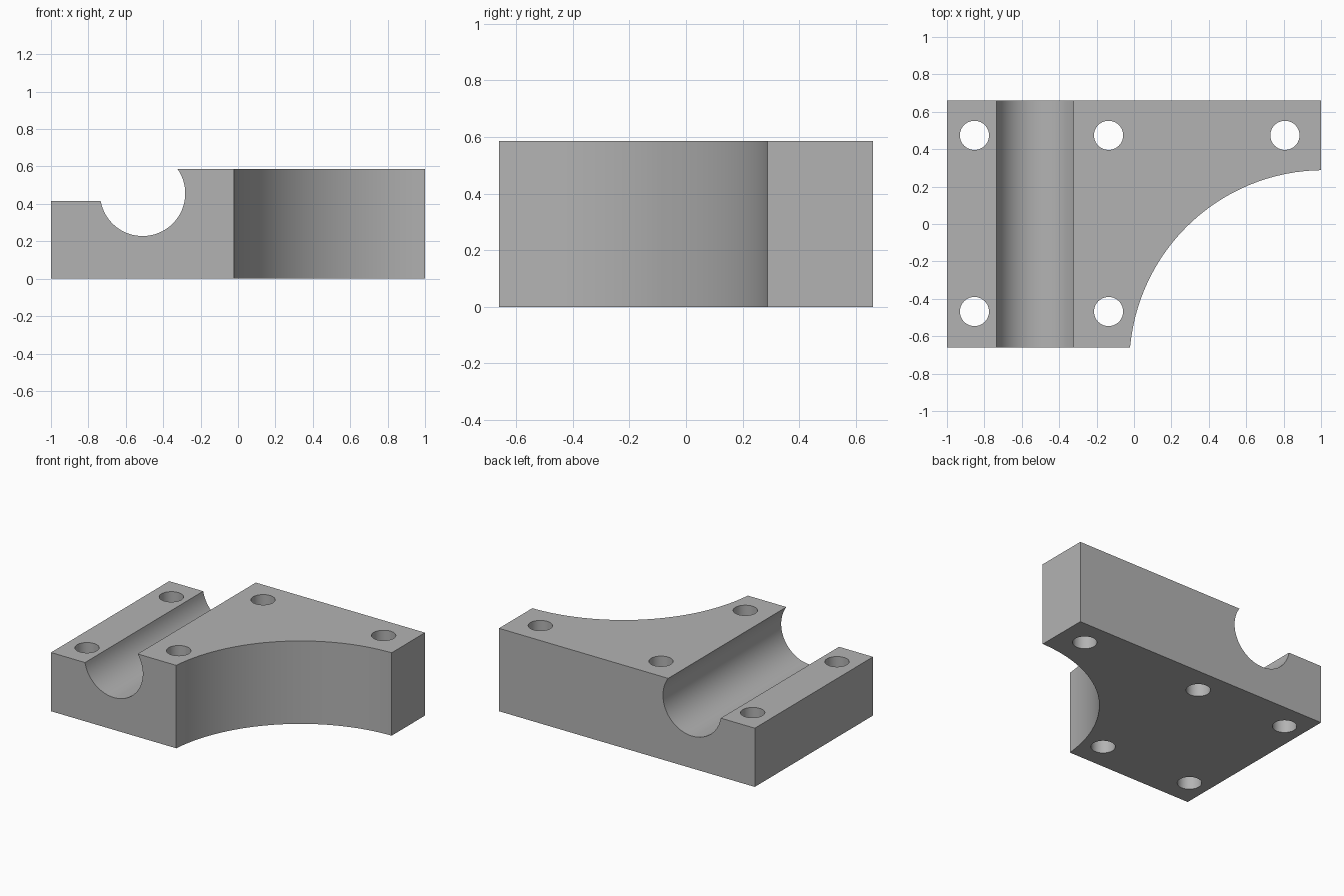
import bpy
import bmesh
from math import atan2, cos, sin, pi, radians
from mathutils import Vector

cube = bpy.data.objects.get("Cube")
if cube:
    bpy.data.objects.remove(cube, do_unlink=True)

HALF_DEPTH = 0.66
TOP, LEDGE = 0.586, 0.415
GROOVE_X, GROOVE_Z, GROOVE_R = -0.51, 0.456, 0.228

grey = bpy.data.materials.new("plain grey")
grey.use_nodes = True
colour = (0.45, 0.45, 0.45, 1)
grey.diffuse_color = colour
grey.node_tree.nodes["Principled BSDF"].inputs["Base Color"].default_value = colour


def extrude_profile(name, points, direction):
    """Closed solid made by sweeping a flat outline along a direction."""
    bm = bmesh.new()
    face = bm.faces.new([bm.verts.new(p) for p in points])
    swept = bmesh.ops.extrude_face_region(bm, geom=[face])
    verts = [g for g in swept["geom"] if isinstance(g, bmesh.types.BMVert)]
    bmesh.ops.translate(bm, verts=verts, vec=Vector(direction))
    bmesh.ops.recalc_face_normals(bm, faces=bm.faces)
    mesh = bpy.data.meshes.new(name)
    bm.to_mesh(mesh)
    bm.free()
    mesh.materials.append(grey)
    obj = bpy.data.objects.new(name, mesh)
    bpy.context.collection.objects.link(obj)
    return obj


def cut_cylinder(target, x, y, radius, sides):
    """Cut a vertical round hole right through the target."""
    ring = [(x + radius * cos(2 * pi * i / sides),
             y + radius * sin(2 * pi * i / sides), -0.2) for i in range(sides)]
    cutter = extrude_profile("hole_cutter", ring, (0, 0, 1))
    cutter.hide_render = True
    mod = target.modifiers.new("cut", 'BOOLEAN')
    mod.operation = 'DIFFERENCE'
    mod.solver = 'EXACT'
    mod.object = cutter
    bpy.context.view_layer.objects.active = target
    bpy.ops.object.modifier_apply(modifier=mod.name)
    bpy.data.objects.remove(cutter, do_unlink=True)


# Block outline with the open round groove and its lower ledge
def groove_angle(z, side):
    dz = z - GROOVE_Z
    return atan2(dz, side * (GROOVE_R ** 2 - dz ** 2) ** 0.5)


start = groove_angle(LEDGE, -1) % (2 * pi)
end = groove_angle(TOP, 1) + 2 * pi
STEPS = 40
outline = [(1, 0), (-1, 0), (-1, LEDGE)]
for i in range(STEPS + 1):
    a = start + (end - start) * i / STEPS
    outline.append((GROOVE_X + GROOVE_R * cos(a), GROOVE_Z + GROOVE_R * sin(a)))
outline.append((1, TOP))
block = extrude_profile("bearing_block",
                        [(x, -HALF_DEPTH, z) for x, z in outline],
                        (0, 2 * HALF_DEPTH, 0))

# Large concave corner
cut_cylinder(block, 1.015, -0.752, 1.04, 128)

# Bolt holes
for x, y in [(-0.853, 0.474), (-0.136, 0.474), (0.807, 0.474),
             (-0.853, -0.468), (-0.136, -0.468)]:
    cut_cylinder(block, x, y, 0.078, 40)

# Smooth curved walls, crisp edges
bpy.ops.object.select_all(action='DESELECT')
block.select_set(True)
bpy.context.view_layer.objects.active = block
bpy.ops.object.shade_smooth_by_angle(angle=radians(30))
